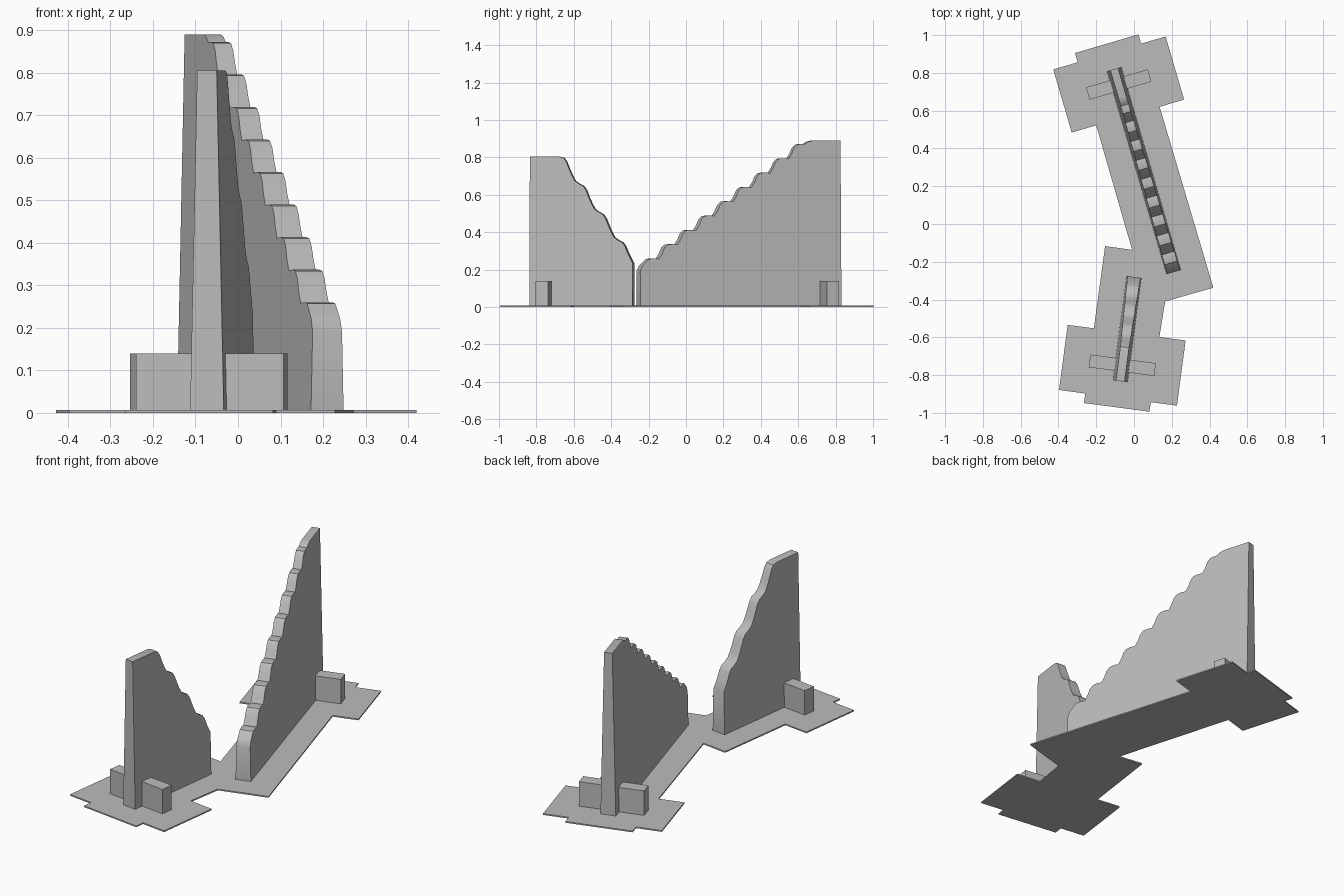
import bpy
import bmesh
import math
from mathutils import Vector

cube = bpy.data.objects.get("Cube")
if cube:
    bpy.data.objects.remove(cube, do_unlink=True)

# Single grey material
grey = bpy.data.materials.new("plain_grey")
grey.use_nodes = True
colour = (0.5, 0.5, 0.5, 1.0)
grey.diffuse_color = colour
grey.node_tree.nodes["Principled BSDF"].inputs["Base Color"].default_value = colour

BASE = 0.007       # plate thickness
MARGIN = 0.14      # plate border around each footprint
BAR_U = 0.085      # brace distance from the tall end
BAR_T, BAR_H = 0.068, 0.14


def make_object(name, bm, smooth=False):
    bmesh.ops.recalc_face_normals(bm, faces=bm.faces)
    mesh = bpy.data.meshes.new(name)
    bm.to_mesh(mesh)
    bm.free()
    mesh.materials.append(grey)
    obj = bpy.data.objects.new(name, mesh)
    bpy.context.collection.objects.link(obj)
    if smooth:
        bpy.ops.object.select_all(action='DESELECT')
        obj.select_set(True)
        bpy.context.view_layer.objects.active = obj
        bpy.ops.object.shade_smooth_by_angle(angle=math.radians(35))
    return obj


def frame(start, end):
    """Map (along wall, across wall, z) to world space."""
    o = Vector(start)
    u = (Vector(end) - o).normalized()
    v = Vector((-u.y, u.x))

    def place(a, b, z=0.0):
        p = o + u * a + v * b
        return Vector((p.x, p.y, z))
    return place


def loft(bm, ring_a, ring_b):
    """Close two matching outlines into a solid."""
    a = [bm.verts.new(p) for p in ring_a]
    b = [bm.verts.new(p) for p in ring_b]
    bm.faces.new(a)
    bm.faces.new(b[::-1])
    for i in range(len(a)):
        j = (i + 1) % len(a)
        bm.faces.new((a[i], b[i], b[j], a[j]))


def wall(name, place, profile):
    """Stepped profile with sides leaning together towards the top."""
    bm = bmesh.new()
    sides = [[place(u, s * (0.04 - 0.021 * z), z) for u, z in profile] for s in (-1, 1)]
    loft(bm, *sides)
    make_object(name, bm, smooth=True)


def brace(name, place, length):
    """Low block crossing the tall end of a wall."""
    bm = bmesh.new()
    h, t = length / 2, BAR_T / 2
    corners = [(BAR_U - t, -h), (BAR_U + t, -h), (BAR_U + t, h), (BAR_U - t, h)]
    loft(bm, *[[place(a, b, z) for a, b in corners] for z in (BASE, BAR_H)])
    make_object(name, bm)


def foot_outline(place, length):
    """Plate border around one tall end and its brace."""
    strip, pad = 0.04 + MARGIN - 0.005, length / 2 + MARGIN
    near, far = BAR_U - BAR_T / 2 - MARGIN, BAR_U + BAR_T / 2 + MARGIN
    half = [(far, strip), (far, pad), (near, pad), (near, strip), (-MARGIN, strip)]
    both = half + [(a, -b) for a, b in reversed(half)]
    return [place(a, b) for a, b in both]


back = frame((-0.105, 0.82), (0.21, -0.255))
front = frame((-0.073, -0.832), (0.0, -0.28))

# Long wall: nine rounded stair steps
profile = [(0, BASE), (1.12, BASE), (1.12, 0.19), (1.106, 0.222)]
bump = [(0.04, -0.02), (0.022, -0.003), (0, 0), (-0.02, -0.001),
        (-0.032, -0.003), (-0.05, 0.025)]
for i in range(9):
    u, z = 1.047 - 0.1036 * i, 0.26 + 0.0765 * i
    profile += [(u + du, z + dz) for du, dz in (bump if i < 8 else bump[:4])]
profile += [(0.18, 0.884), (0.155, 0.89), (0, 0.89)]
wall("long_stepped_wall", back, profile)

# Short wall: steeper, with three rounded shoulders below the flat top
profile = [(0, BASE), (0.556, BASE), (0.556, 0.235)]
bump = [(0.03, -0.06), (0.015, -0.022), (0, 0), (-0.025, 0.013),
        (-0.045, 0.028), (-0.06, 0.055)]
for i in range(4):
    u, z = 0.5 - 0.106 * i, 0.345 + 0.151 * i
    profile += [(u + du, z + dz) for du, dz in (bump if i < 3 else bump[:3])]
profile += [(0.155, 0.805), (0, 0.805)]
wall("short_stepped_wall", front, profile)

# Braces
brace("back_brace", back, 0.34)
brace("front_brace", front, 0.35)

# Base plate: both feet joined by the angled strips
outline = foot_outline(back, 0.34)
outline += [Vector((-0.01, -0.137, 0)), Vector((-0.153, -0.117, 0))]
outline += foot_outline(front, 0.35)[::1]
outline += [Vector((0.165, -0.41, 0)), Vector((0.42, -0.337, 0))]
bm = bmesh.new()
loft(bm, outline, [p + Vector((0, 0, BASE)) for p in outline])
make_object("base_plate", bm)
